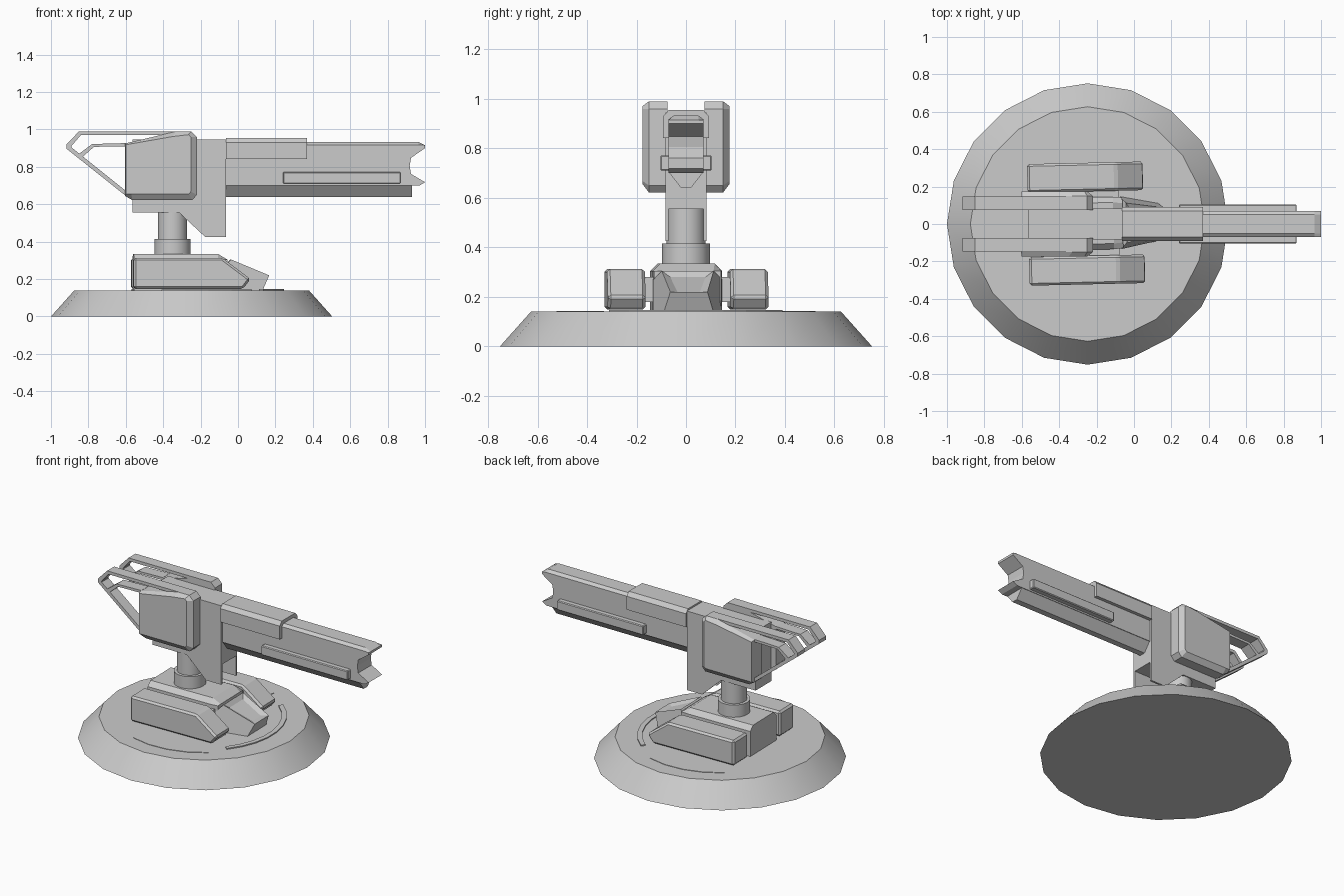
import bpy, bmesh, math
from mathutils import Matrix, Vector

if "Cube" in bpy.data.objects:
    bpy.data.objects.remove(bpy.data.objects["Cube"])

def finish(name, bm, bevel=0.0, smooth=False):
    bmesh.ops.recalc_face_normals(bm, faces=bm.faces[:])
    me = bpy.data.meshes.new(name)
    bm.to_mesh(me)
    bm.free()
    ob = bpy.data.objects.new(name, me)
    bpy.context.collection.objects.link(ob)
    if bevel:
        m = ob.modifiers.new("bevel", "BEVEL")
        m.width, m.segments, m.limit_method = bevel, 1, "ANGLE"
    if smooth:
        bpy.ops.object.select_all(action="DESELECT")
        ob.select_set(True)
        bpy.context.view_layer.objects.active = ob
        bpy.ops.object.shade_smooth_by_angle(angle=math.radians(35))
    return ob

def loft(name, rings, **kw):
    """Closed solid through rings of 3D points that share a point count."""
    bm = bmesh.new()
    vs = [[bm.verts.new(p) for p in r] for r in rings]
    n = len(vs[0])
    for a, b in zip(vs, vs[1:]):
        for i in range(n):
            j = (i + 1) % n
            bm.faces.new((a[i], a[j], b[j], b[i]))
    bm.faces.new(vs[0][::-1])
    bm.faces.new(vs[-1])
    return finish(name, bm, **kw)

def plate(name, profile, y0, y1, **kw):
    """Side profile (x, z) extruded across y."""
    return loft(name, [[(x, y, z) for x, z in profile] for y in (y0, y1)], **kw)

def rect(x0, x1, z0, z1):
    return [(x0, z0), (x1, z0), (x1, z1), (x0, z1)]

def disc(name, x, z0, z1, r0, r1, n):
    ring = lambda r, z: [(x + r * math.cos(t * math.tau / n), r * math.sin(t * math.tau / n), z)
                         for t in range(n)]
    return loft(name, [ring(r0, z0), ring(r1, z1)], smooth=True)

# round base
CX = -0.248
disc("base", CX, 0, 0.14, 0.752, 0.627, 20)

# raised curved strips on the base
def arc(name, a0, a1, r0, r1, top, n):
    rings = []
    for i in range(n + 1):
        a = math.radians(a0 + (a1 - a0) * i / n)
        c, s = math.cos(a), math.sin(a)
        rings.append([(CX + r * c, r * s, z)
                      for r, z in ((r0, 0.135), (r1, 0.135), (r1, top), (r0, top))])
    loft(name, rings)

arc("arc_strip_back", 72, 128, 0.42, 0.525, 0.143, 4)
arc("arc_strip_front", 252, 308, 0.42, 0.525, 0.143, 4)
arc("arc_strip_nose", -39, 52, 0.465, 0.495, 0.147, 8)

# carriage: central hull, nose and two side pods
carriage = []
hull = [(-0.56, 0.138), (-0.56, 0.31), (-0.56, 0.335), (-0.11, 0.335), (-0.07, 0.305), (0.06, 0.138)]
carriage.append(loft("hull", [
    [(x, y, z) for y, z in ((-h, 0.138), (-h, 0.305), (-h + 0.03, t), (h - 0.03, t), (h, 0.305), (h, 0.138))]
    for x, h, t in ((-0.56, 0.14, 0.335), (-0.11, 0.14, 0.335), (-0.06, 0.135, 0.3051))]))

bm = bmesh.new()
pts = [(-0.04, 0.305, 0.105), (0.165, 0.22, 0.075), (0.13, 0.14, 0.1), (-0.07, 0.14, 0.14), (-0.07, 0.27, 0.14)]
left = [bm.verts.new((x, -h, z)) for x, z, h in pts]
right = [bm.verts.new((x, h, z)) for x, z, h in pts]
bm.faces.new(left)
bm.faces.new(right[::-1])
for i in range(5):
    j = (i + 1) % 5
    bm.faces.new((left[j], left[i], right[i], right[j]))
bmesh.ops.recalc_face_normals(bm, faces=bm.faces[:])
bm.faces.ensure_lookup_table()
bmesh.ops.inset_individual(bm, faces=[bm.faces[2]], thickness=0.045, depth=-0.015)
carriage.append(finish("hull_nose", bm))

pod = [(-0.565, 0.148), (0.02, 0.148), (0.06, 0.2), (-0.09, 0.313), (-0.565, 0.313)]
for s, side in ((1, "back"), (-1, "front")):
    carriage.append(plate("side_pod_" + side, pod, s * 0.172, s * 0.325, bevel=0.012))
    carriage.append(plate("pod_link_" + side, rect(-0.5, -0.08, 0.18, 0.28), s * 0.12, s * 0.18))
turn = (Matrix.Translation((-0.35, 0, 0)) @ Matrix.Rotation(math.radians(1.3), 4, "Z")
        @ Matrix.Translation((0.35, 0, 0)))
for ob in carriage:
    ob.data.transform(turn)

# swivel column
disc("column_collar", -0.35, 0.33, 0.415, 0.097, 0.097, 24)
disc("column", -0.35, 0.41, 0.57, 0.078, 0.078, 24)

# gun housing with cheek plates hanging below
plate("housing", rect(-0.565, -0.065, 0.555, 0.945), -0.083, 0.083)
cheek = [(-0.32, 0.56), (-0.175, 0.425), (-0.065, 0.425), (-0.065, 0.56)]
for s, side in ((1, "back"), (-1, "front")):
    plate("cheek_" + side, cheek, s * 0.07, s * 0.083)

# barrel with notched muzzle and tapering keel
muzzle = [(-0.07, 0.70), (0.97, 0.70), (1.0, 0.718), (0.925, 0.762), (0.918, 0.805), (0.925, 0.848),
          (1.0, 0.9), (1.0, 0.915), (0.965, 0.933), (-0.07, 0.933)]
loft("barrel", [[(x, y, z - (d if z > 0.93 else 0)) for x, z in muzzle]
                for y, d in ((-0.07, 0.015), (-0.05, 0), (0.05, 0), (0.07, 0.015))])
loft("barrel_keel", [[(x, -0.068, 0.702), (x, -0.02, 0.64), (x, 0.02, 0.64), (x, 0.068, 0.702)]
                     for x in (-0.07, 0.93)])
sleeve = [(-0.092, 0.842), (0.092, 0.842), (0.092, 0.93), (0.07, 0.955), (-0.07, 0.955), (-0.092, 0.93)]
loft("barrel_sleeve", [[(x, y, z) for y, z in sleeve] for x in (-0.064, 0.368)])

# parts paired on both sides of the gun
box = [(-0.604, 0.645), (-0.604, 0.925), (-0.33, 0.99), (-0.25, 0.99),
       (-0.22, 0.96), (-0.22, 0.65), (-0.245, 0.622), (-0.565, 0.622)]
face = [(-0.6, 0.655), (-0.6, 0.918), (-0.35, 0.962), (-0.265, 0.972),
        (-0.252, 0.96), (-0.252, 0.668), (-0.262, 0.655), (-0.57, 0.655)]
frame = [(-0.3, 0.99), (-0.85, 0.99), (-0.917, 0.92), (-0.917, 0.897), (-0.6, 0.645),
         (-0.6, 0.672), (-0.89, 0.904), (-0.89, 0.912), (-0.84, 0.97), (-0.3, 0.97)]
strut = [(-0.86, 0.862), (-0.835, 0.85), (-0.77, 0.907), (-0.6, 0.91), (-0.6, 0.927), (-0.78, 0.922)]
for s, side in ((1, "back"), (-1, "front")):
    loft("side_box_" + side, [[(x, s * y, z) for x, z in p]
                              for y, p in ((0.075, box), (0.15, box), (0.175, face))])
    plate("rear_frame_" + side, frame, s * 0.075, s * 0.148)
    plate("rear_strut_" + side, strut, s * 0.075, s * 0.148)
    plate("barrel_rail_" + side, rect(0.24, 0.87, 0.71, 0.772), s * 0.06, s * 0.104, bevel=0.005)
